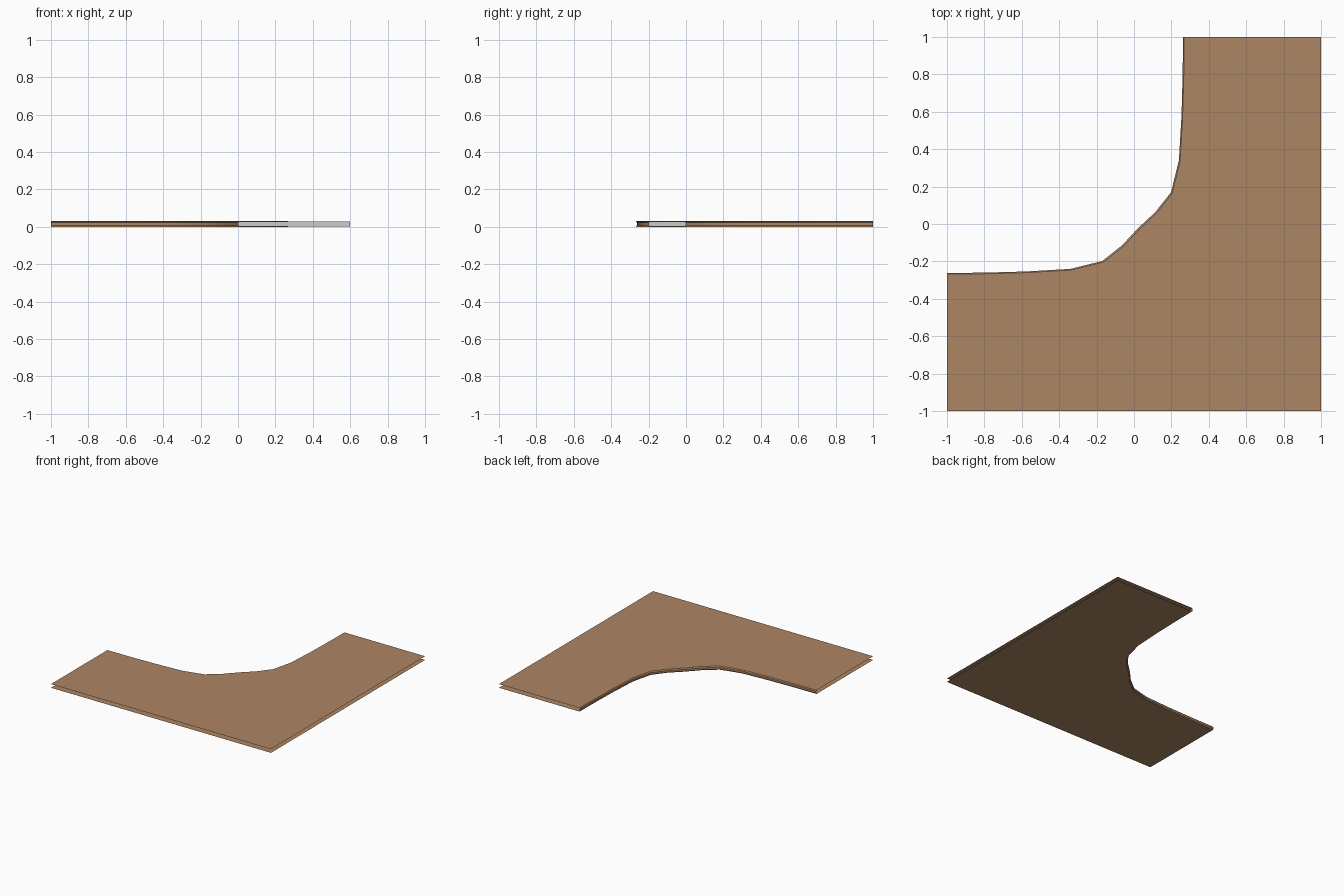
import bpy, bmesh

if "Cube" in bpy.data.objects:
    bpy.data.objects.remove(bpy.data.objects["Cube"])

wood = bpy.data.materials.new("wood")
wood.diffuse_color = (0.42, 0.24, 0.13, 1)
wood.use_nodes = True
wood.node_tree.nodes["Principled BSDF"].inputs["Base Color"].default_value = wood.diffuse_color
H = 0.03


def make_object(name, bm, mat=None):
    me = bpy.data.meshes.new(name)
    bm.to_mesh(me)
    bm.free()
    ob = bpy.data.objects.new(name, me)
    bpy.context.collection.objects.link(ob)
    if mat:
        me.materials.append(mat)
    return ob


# inner curve of the corner top: half profile, mirrored across the diagonal
half = [(0.262, 1.0), (0.26, 0.8), (0.254, 0.58), (0.24, 0.34),
        (0.198, 0.17), (0.115, 0.065), (0.022, -0.022)]
curve = half + [(-y, -x) for x, y in reversed(half[:-1])]


def inset(p, d):
    # shift a curve point towards the outer corner, keeping end points on the edge
    x, y = p
    return (x + d if x > -0.99 else x, y - d if y < 0.99 else y)


# corner desk top: two sheets, open outer edges, rounded front edge
bm = bmesh.new()
rows = []
for z, d in [(0, 0.006), (H * 0.25, 0), (H * 0.75, 0), (H, 0.006)]:
    rows.append([bm.verts.new((*inset(p, d), z)) for p in curve])
for a, b in zip(rows, rows[1:]):
    for i in range(len(curve) - 1):
        bm.faces.new((a[i], b[i], b[i + 1], a[i + 1]))
for row, z, flip in [(rows[0], 0, True), (rows[-1], H, False)]:
    outer = [bm.verts.new((x, y, z)) for x, y in [(-1, -1), (1, -1), (1, 1)]]
    loop = row + outer
    bm.faces.new(loop[::-1] if flip else loop)
top = make_object("corner_desk_top", bm, wood)
bpy.context.view_layer.objects.active = top
top.select_set(True)
bpy.ops.object.shade_smooth_by_angle()

# grey core block hidden between the sheets
bm = bmesh.new()
plan = [(0, -0.2), (0.6, -0.2), (0.6, 0), (0.07, 0), (0, -0.07)]
base = bm.faces.new([bm.verts.new((x, y, 0.001)) for x, y in plan])
ext = bmesh.ops.extrude_face_region(bm, geom=[base])
bmesh.ops.translate(bm, vec=(0, 0, H - 0.002),
                    verts=[v for v in ext["geom"] if isinstance(v, bmesh.types.BMVert)])
bmesh.ops.recalc_face_normals(bm, faces=bm.faces)
make_object("core_block", bm)
